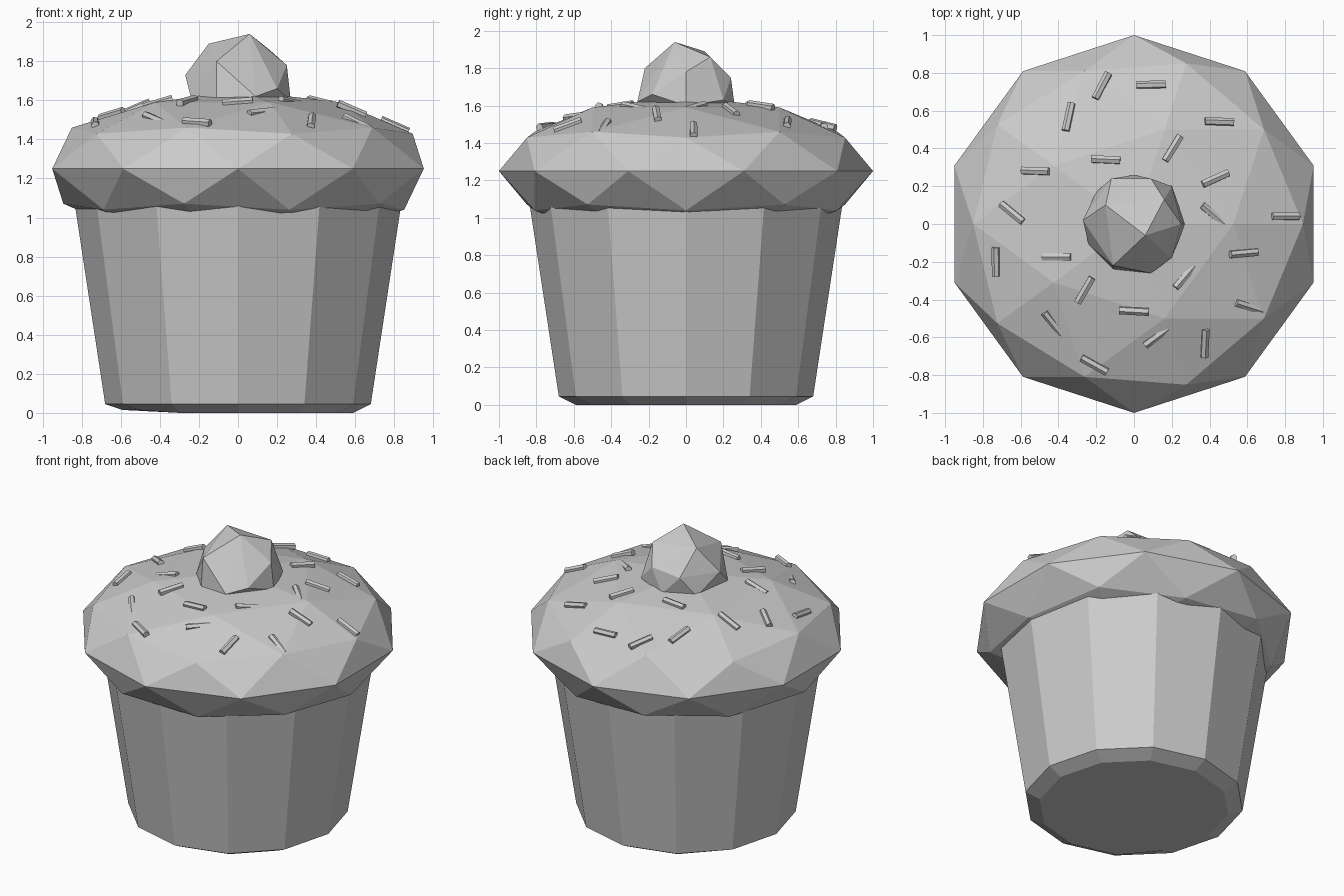
import bpy
import bmesh
from math import cos, sin, pi, radians
from mathutils import Matrix, Vector
from mathutils.bvhtree import BVHTree

default_cube = bpy.data.objects.get("Cube")
if default_cube:
    bpy.data.objects.remove(default_cube, do_unlink=True)


def make_material(name, colour):
    material = bpy.data.materials.new(name)
    material.use_nodes = True
    material.diffuse_color = colour
    shader = next(n for n in material.node_tree.nodes if n.type == "BSDF_PRINCIPLED")
    shader.inputs["Base Color"].default_value = colour
    return material


grey = make_material("plain_grey", (0.6, 0.6, 0.6, 1))


def add_part(name, bm):
    """Turn a bmesh into a flat shaded object."""
    bmesh.ops.recalc_face_normals(bm, faces=bm.faces[:])
    mesh = bpy.data.meshes.new(name)
    bm.to_mesh(mesh)
    bm.free()
    mesh.materials.append(grey)
    part = bpy.data.objects.new(name, mesh)
    bpy.context.collection.objects.link(part)
    return part


# Paper cup: a tapered twelve-sided wall with a chamfered, slightly uneven foot
SIDES = 12
bm = bmesh.new()
rings = []
for radius, height in ((0.59, 0), (0.68, 0.045), (0.845, 1.13)):
    ring = []
    for i in range(SIDES):
        angle = 2 * pi * i / SIDES
        x, y = radius * cos(angle), radius * sin(angle)
        lift = 0.015 if height == 0 and x < -0.4 else 0
        ring.append(bm.verts.new((x, y, height + lift)))
    rings.append(ring)
for low, high in zip(rings, rings[1:]):
    for i in range(SIDES):
        j = (i + 1) % SIDES
        bm.faces.new((low[i], low[j], high[j], high[i]))
bm.faces.new(reversed(rings[0]))
bm.faces.new(rings[-1])
add_part("paper_cup", bm)

# Frosting: a squashed faceted ball overhanging the cup
bm = bmesh.new()
bmesh.ops.create_icosphere(bm, subdivisions=2, radius=1)
bmesh.ops.scale(bm, vec=(1, 1, 0.4), verts=bm.verts)
bmesh.ops.translate(bm, vec=(0, 0, 1.25), verts=bm.verts)
frosting_surface = BVHTree.FromBMesh(bm)
add_part("frosting", bm)

# Cherry: an irregular faceted ball, as the hull of a few corners
cherry_corners = (
    (0.06, -0.06, 1.94), (-0.15, 0.1, 1.89), (0.16, 0.13, 1.86),
    (-0.12, 0.24, 1.73), (0.09, 0.24, 1.75), (0.2, 0.2, 1.63),
    (0.25, 0, 1.78), (0.27, 0, 1.6), (0.2, -0.18, 1.66),
    (0.09, -0.26, 1.62), (-0.11, -0.22, 1.8), (-0.11, -0.24, 1.6),
    (-0.24, -0.11, 1.61), (-0.27, 0.02, 1.73), (-0.2, 0.17, 1.6),
    (0, 0.26, 1.6), (0, 0, 1.45),
)
bm = bmesh.new()
for corner in cherry_corners:
    bm.verts.new(corner)
bmesh.ops.convex_hull(bm, input=bm.verts)
add_part("cherry", bm)

# Sprinkles: six-sided rods laid on the frosting (x, y, heading in degrees)
rods = (
    (-0.17, 0.73, 65), (0.09, 0.735, 2), (-0.345, 0.565, 83), (0.45, 0.54, 3),
    (0.205, 0.4, 58), (-0.15, 0.34, -3), (-0.52, 0.28, -5), (0.43, 0.24, 25),
    (0.8, 0.04, 3), (-0.645, 0.06, -37), (-0.73, -0.2, 87), (0.58, -0.155, 2),
    (-0.26, -0.35, 60), (0, -0.46, -2), (0.375, -0.63, -88), (-0.21, -0.745, -30),
)
# Rods sunk deeper, with one end buried
sunken_rods = (
    (0.42, 0.05, -40), (-0.41, -0.175, 180), (0.27, -0.28, 48),
    (0.61, -0.44, -20), (-0.43, -0.53, -58), (0.12, -0.6, 38),
)


def add_sprinkle(x, y, heading, sunk):
    point, normal, _, _ = frosting_surface.ray_cast(Vector((x, y, 3)), Vector((0, 0, -1)))
    if normal.z < 0:
        normal = -normal
    flat = Vector((cos(radians(heading)), sin(radians(heading)), 0))
    along = (flat - normal * flat.dot(normal)).normalized()
    if sunk:
        along = (along - normal * 0.15).normalized()
        point = point - normal * 0.012
    across = normal.cross(along).normalized()
    up = along.cross(across)
    frame = Matrix((across, up, along)).transposed().to_4x4()
    bm = bmesh.new()
    bmesh.ops.create_cone(
        bm, cap_ends=True, segments=6, radius1=0.022, radius2=0.022, depth=0.155,
        matrix=Matrix.Translation(point + normal * 0.004) @ frame)
    add_part("sprinkle", bm)


for rod in rods:
    add_sprinkle(*rod, False)
for rod in sunken_rods:
    add_sprinkle(*rod, True)
